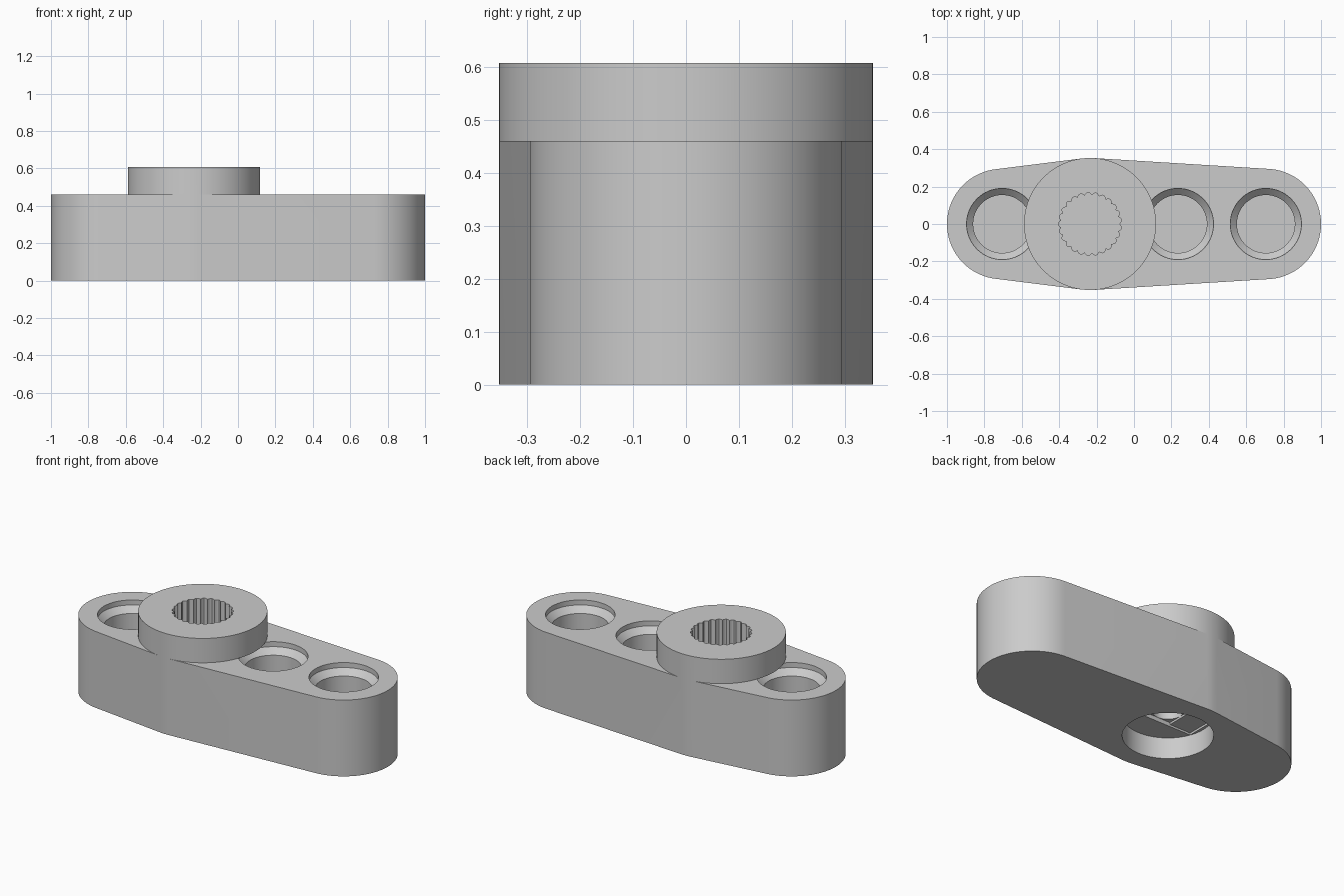
import bpy
import bmesh
from math import sin, cos, pi, radians
from mathutils import Vector
from mathutils.geometry import convex_hull_2d

cube = bpy.data.objects.get("Cube")
if cube:
    bpy.data.objects.remove(cube, do_unlink=True)

grey = bpy.data.materials.new("plain grey")
grey.use_nodes = True
grey.diffuse_color = (0.6, 0.6, 0.6, 1)
grey.node_tree.nodes["Principled BSDF"].inputs["Base Color"].default_value = (0.6, 0.6, 0.6, 1)

ARM_TOP, HUB_TOP = 0.46, 0.607
END_X, HUB_X = 0.705, -0.235
END_R, HUB_R = 0.295, 0.353


def ring(x, r, n=96):
    return [Vector((x + r * cos(2 * pi * i / n), r * sin(2 * pi * i / n))) for i in range(n)]


def box_outline(x, w, d):
    return [Vector((x + sx * w, sy * d)) for sx, sy in ((-1, -1), (1, -1), (1, 1), (-1, 1))]


def loft(name, sections):
    """Closed solid through matching outlines, each given as (points, z)."""
    bm = bmesh.new()
    loops = [[bm.verts.new((p.x, p.y, z)) for p in pts] for pts, z in sections]
    for a, b in zip(loops, loops[1:]):
        n = len(a)
        for i in range(n):
            j = (i + 1) % n
            bm.faces.new((a[i], a[j], b[j], b[i]))
    bm.faces.new(loops[0])
    bm.faces.new(loops[-1])
    bmesh.ops.recalc_face_normals(bm, faces=bm.faces)
    mesh = bpy.data.meshes.new(name)
    bm.to_mesh(mesh)
    bm.free()
    mesh.materials.append(grey)
    ob = bpy.data.objects.new(name, mesh)
    bpy.context.collection.objects.link(ob)
    return ob


def combine(target, other, operation):
    mod = target.modifiers.new(operation.lower(), "BOOLEAN")
    mod.operation, mod.object, mod.solver = operation, other, "EXACT"
    bpy.context.view_layer.objects.active = target
    bpy.ops.object.modifier_apply(modifier=mod.name)
    bpy.data.objects.remove(other, do_unlink=True)


# Tapered arm: outline stretched around two end circles and the hub circle
circles = ring(-END_X, END_R) + ring(HUB_X, HUB_R) + ring(END_X, END_R)
outline = [circles[i] for i in convex_hull_2d(circles)]
arm = loft("lever_arm", [(outline, 0), (outline, ARM_TOP)])

# Blind stepped holes with a chamfered shoulder
for x in (-END_X, -HUB_X, END_X):
    wide, narrow = ring(x, 0.19, 64), ring(x, 0.155, 64)
    hole = loft("hole_cutter", [(narrow, 0.1), (narrow, 0.395),
                                (wide, 0.43), (wide, ARM_TOP + 0.05)])
    combine(arm, hole, "DIFFERENCE")

# Raised hub
hub = loft("hub", [(ring(HUB_X, HUB_R), ARM_TOP), (ring(HUB_X, HUB_R), HUB_TOP)])
combine(arm, hub, "UNION")

# Toothed socket in the hub
TEETH, STEPS = 25, 6
socket = []
for i in range(TEETH * STEPS):
    a = 2 * pi * i / (TEETH * STEPS)
    r = 0.155 + 0.014 * abs(sin(a * TEETH / 2))
    socket.append(Vector((HUB_X + r * cos(a), r * sin(a))))
combine(arm, loft("socket_cutter", [(socket, 0.36), (socket, HUB_TOP + 0.05)]), "DIFFERENCE")

# Screw head recess underneath, with slot and square steps up to the screw hole
BORE_R, BORE_TOP, SCREW_R, STEP = 0.243, 0.126, 0.085, 0.012
slot_x = (BORE_R ** 2 - SCREW_R ** 2) ** 0.5 - 0.002
for pts, top in ((ring(HUB_X, BORE_R), BORE_TOP),
                 (box_outline(HUB_X, slot_x, SCREW_R + 0.001), BORE_TOP + STEP),
                 (box_outline(HUB_X, SCREW_R + 0.001, SCREW_R + 0.001), BORE_TOP + 2 * STEP),
                 (ring(HUB_X, SCREW_R, 48), 0.345)):
    combine(arm, loft("recess_cutter", [(pts, -0.05), (pts, top)]), "DIFFERENCE")

bpy.ops.object.select_all(action="DESELECT")
arm.select_set(True)
bpy.context.view_layer.objects.active = arm
bpy.ops.object.shade_smooth_by_angle(angle=radians(25))
